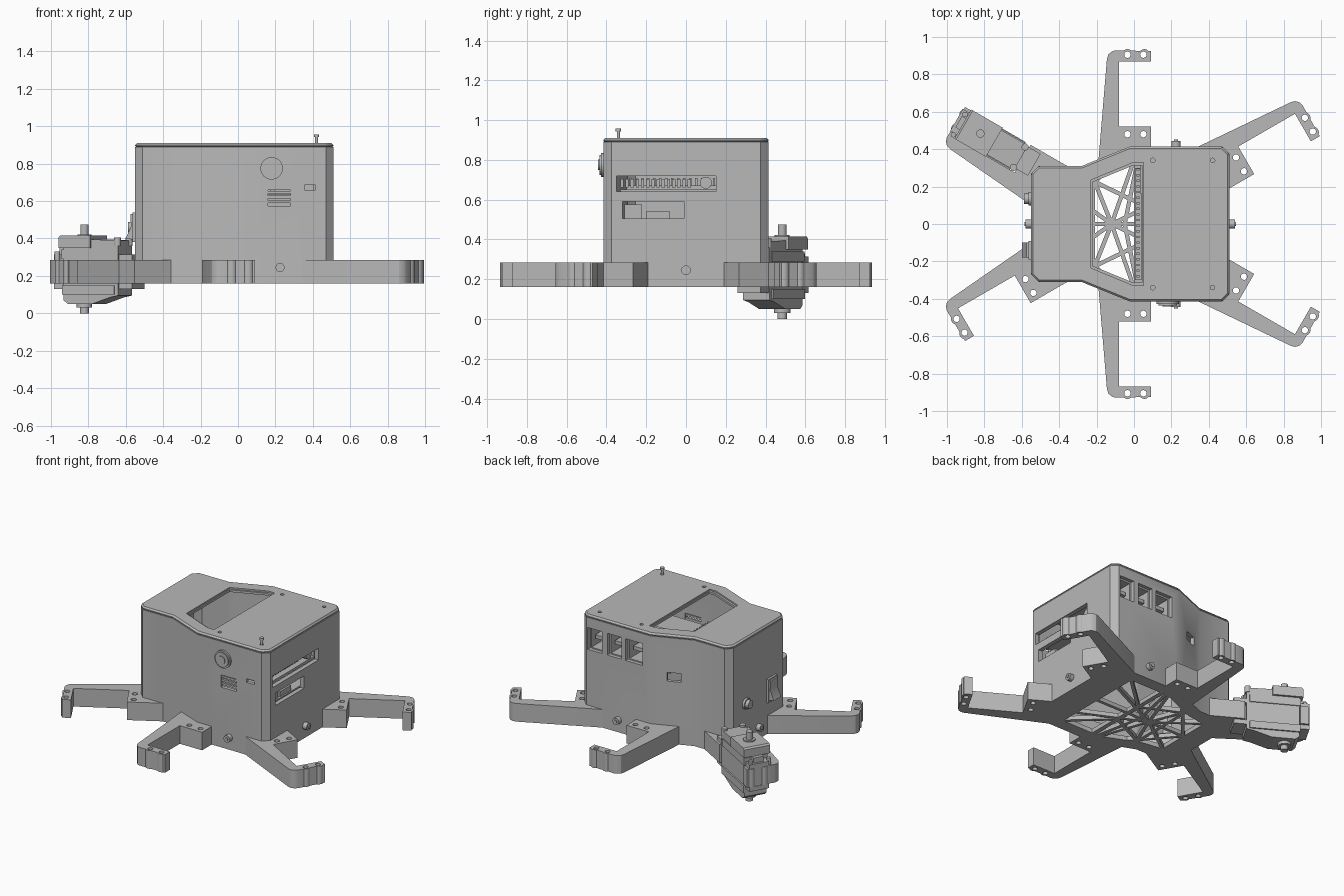
import bpy, bmesh
from math import radians, sin, cos, pi
from mathutils import Matrix, Vector

if "Cube" in bpy.data.objects:
    bpy.data.objects.remove(bpy.data.objects["Cube"])

grey = bpy.data.materials.new("plain_grey")
grey.use_nodes = True
grey.diffuse_color = (0.48, 0.48, 0.48, 1)
grey.node_tree.nodes["Principled BSDF"].inputs["Base Color"].default_value = (0.48, 0.48, 0.48, 1)

I = Matrix.Identity(4)


def prism(name, pts, lo, hi, frame=I):
    """Extrude a flat outline from lo to hi along the frame's third axis."""
    bm = bmesh.new()
    low = [bm.verts.new(frame @ Vector((a, b, lo))) for a, b in pts]
    top = [bm.verts.new(frame @ Vector((a, b, hi))) for a, b in pts]
    bm.faces.new(low)
    bm.faces.new(top)
    for i in range(len(pts)):
        j = (i + 1) % len(pts)
        bm.faces.new((low[i], low[j], top[j], top[i]))
    bmesh.ops.recalc_face_normals(bm, faces=bm.faces)
    mesh = bpy.data.meshes.new(name)
    bm.to_mesh(mesh)
    bm.free()
    mesh.materials.append(grey)
    obj = bpy.data.objects.new(name, mesh)
    bpy.context.collection.objects.link(obj)
    return obj


def box(name, x0, x1, y0, y1, z0, z1, frame=I):
    return prism(name, [(x0, y0), (x1, y0), (x1, y1), (x0, y1)], z0, z1, frame)


def disc(name, a, b, r, lo, hi, frame=I, n=24):
    ring = [(a + r * cos(2 * pi * k / n), b + r * sin(2 * pi * k / n)) for k in range(n)]
    return prism(name, ring, lo, hi, frame)


def apply(obj, mod):
    bpy.context.view_layer.objects.active = obj
    bpy.ops.object.modifier_apply(modifier=mod.name)


def boolean(obj, tools, operation="DIFFERENCE"):
    for tool in tools:
        mod = obj.modifiers.new("boolean", "BOOLEAN")
        mod.operation, mod.solver, mod.object = operation, "EXACT", tool
        apply(obj, mod)
        bpy.data.objects.remove(tool)


def mirror_y(half):
    return half + [(x, -y) for x, y in reversed(half)]


def scaled(pts, s, dx=0):
    return [(x * s + dx, y * s) for x, y in pts]


def axes(u, v, w):
    return Matrix((u, v, w)).transposed().to_4x4()


FRONT = axes((1, 0, 0), (0, 0, 1), (0, -1, 0))
BACK = axes((1, 0, 0), (0, 0, 1), (0, 1, 0))
LEFT = axes((0, 1, 0), (0, 0, 1), (1, 0, 0))
RIGHT = axes((0, 1, 0), (0, 0, 1), (-1, 0, 0))

# Hollow housing
outline = mirror_y([(-.55, .27), (-.51, .31), (-.28, .31), (-.02, .415), (.47, .415), (.51, .375)])
BASE, TOP = .16, .91
housing = prism("housing", outline, BASE, .89)
slant = Matrix.Translation((-.16, .36, .62)) @ Matrix.Rotation(radians(22), 4, "Z")
ports = [(.35, .46), (.2, .31), (.04, .17)]
cutters = [
    prism("cut", scaled(outline, .94), .1, 1),
    box("cut", .4, .6, -.35, .15, .64, .72),
    box("cut", .4, .6, -.32, -.01, .505, .59),
    box("cut", .16, .28, -.5, -.3, .575, .66),
    box("cut", .355, .415, -.5, -.3, .66, .685),
    box("cut", -.045, .045, -.1, .1, -.03, .03, slant),
] + [box("cut", a, b, .3, .5, .67, .82) for a, b in ports]
boolean(housing, cutters)

# Lid with a stepped window and screw holes
lid = prism("lid", outline, .885, TOP)
bevel = lid.modifiers.new("bevel", "BEVEL")
bevel.width, bevel.segments = .01, 1
apply(lid, bevel)
window = mirror_y([(-.23, .235), (0, .33), (.05, .33)])
holes = [disc("cut", x, y, .012, .8, 1) for x in (.1, .42) for y in (-.34, .34)]
boolean(lid, [prism("cut", window, .9, 1), prism("cut", scaled(window, .95, -.004), .8, 1)] + holes)
disc("lid_screw_shank", .42, -.34, .008, .87, .945)
disc("lid_screw_head", .42, -.34, .014, .943, .957)

# Base plate opening crossed by a strut lattice
base_plate = prism("base_plate", scaled(outline, .99), BASE, .19)
opening = mirror_y([(-.4, .2), (-.26, .22), (0, .33), (.3, .33)])
boolean(base_plate, [prism("cut", opening, .1, .3)])


def strut(p, q, width=.022):
    p, q = Vector(p), Vector(q)
    n = Vector((p.y - q.y, q.x - p.x)).normalized() * width / 2
    prism("base_strut", [p + n, q + n, q - n, p - n], BASE, .188)


hub = (-.12, 0)
for s in (-1, 1):
    for end in ((-.4, .2), (-.22, .25), (0, .34), (.3, .2)):
        strut(hub, (end[0], end[1] * s))
    strut((-.4, 0), (-.16, .28 * s))
    strut((-.24, .24 * s), (.05, .1 * s))
    strut((.05, .1 * s), (.3, .33 * s))
    strut((.02, .34 * s), (-.05, 0))
strut((-.41, 0), (.31, 0))
strut((-.22, -.24), (-.22, .24))
strut((.05, -.34), (.05, .34), .03)

# Six hooked legs: angle, shift outwards, arm root and tab root
LEGS = [(30, .17, .29, .36), (90, 0, .34, .39), (150, .17, .33, .27)]


def leg_frame(angle, shift, side):
    a = radians(angle)
    u = Vector((cos(a), sin(a) * side, 0))
    v = Vector((sin(a), -cos(a) * side, 0))
    return Matrix.Translation(u * shift) @ axes(u, v, (0, 0, 1))


for side, row in ((-1, "front"), (1, "back")):
    for (angle, shift, arm, tab), place in zip(LEGS, ("left", "middle", "right")):
        frame = leg_frame(angle, shift, side)
        shape = [(arm, -.19), (.88, -.145), (.905, -.138), (.922, -.12), (.928, -.1), (.925, .09),
                 (.87, .09), (.87, -.08), (.52, -.08), (.52, .09), (tab, .09)]
        leg = prism(f"{row}_{place}_leg", shape, BASE, .285, frame)
        boolean(leg, [disc("bump", .905, v, .03, BASE, .285, frame) for v in (-.035, .055)], "UNION")
        boolean(leg, [disc("cut", u, v, .017, .1, .4, frame, 16)
                      for u in (.905, .48) for v in (-.035, .05)])

# Servo motor held by the back right leg
servo = leg_frame(150, 0, 1)
side_on = servo @ axes((1, 0, 0), (0, 0, 1), (0, 1, 0))
prism("servo_body", [(1.035, .35), (1.035, .07), (1.01, .05), (.86, .05), (.75, .085),
                     (.7, .095), (.7, .39), (.87, .395), (.87, .35)], -.072, .08, side_on)
prism("servo_cap", [(1.06, .35), (1.06, .405), (1.05, .415), (.865, .415), (.865, .35)], -.085, .095, side_on)
box("servo_lower_cap", .72, 1.04, -.08, .09, .1, .15, servo)
box("servo_mid_band", .72, 1.045, -.076, .086, .29, .34, servo)
box("servo_connector", 1.03, 1.085, -.03, .04, .3, .35, servo)
for z in (.13, .285):
    box("servo_ear", 1.03, 1.1, -.06, .075, z, z + .03, servo)
    box("servo_ear", .62, .71, -.06, .075, z, z + .03, servo)
for v in (-.06, .065):
    disc("servo_screw", .71, v, .019, .36, .405, servo)
    disc("servo_ear_screw", 1.075, v - .01, .014, .285, .33, servo)
disc("servo_top_disc", .953, .008, .038, .41, .422, servo)
disc("servo_top_shaft", .953, .008, .022, .42, .475, servo)
disc("servo_bottom_disc", .953, .008, .042, .03, .055, servo)
disc("servo_bottom_shaft", .953, .008, .024, 0, .04, servo)

# Wall screws at the centre of each side
for frame, a, reach in ((FRONT, .225, .415), (BACK, .225, .415), (LEFT, 0, .51), (RIGHT, 0, .55)):
    disc("wall_screw", a, .245, .024, reach - .05, reach + .03, frame)
    disc("wall_screw_tip", a, .245, .011, reach, reach + .036, frame)

# Front push button and grille
disc("front_button_rim", .18, .775, .06, .4, .428, FRONT, 32)
disc("front_button_step", .18, .775, .05, .42, .436, FRONT, 32)
disc("front_button_centre", .18, .775, .027, .43, .442, FRONT, 32)
for z in (.59, .615, .64):
    box("front_grille_bar", .16, .28, -.41, -.395, z, z + .014)

# Rocker switch and round button on the right wall
box("switch_frame", -.565, -.53, -.19, -.09, .38, .54)
prism("switch_rocker", [(-.54, .39), (-.6, .4), (-.572, .465), (-.576, .53), (-.54, .53)], .1, .18,
      axes((1, 0, 0), (0, 0, 1), (0, -1, 0)))
disc("side_button_rim", .135, .46, .037, .53, .565, RIGHT)
disc("side_button", .135, .46, .028, .55, .588, RIGHT)

# Circuit boards, pin header and connectors inside
box("main_board", .0, .47, -.33, .33, .635, .652)
box("pin_header", .005, .04, -.3, .3, .65, .67)
for k in range(20):
    y = -.285 + k * .03
    box("header_pin", .014, .03, y, y + .012, .67, .71)
for k in range(14):
    y = -.33 + k * .026
    box("edge_pin", .4, .44, y, y + .016, .66, .705)
disc("edge_terminal", .1, .685, .03, .4, .47, LEFT)
for a, b in ports:
    jack = box("port_jack", a - .006, b + .006, .16, .385, .65, .826)
    boolean(jack, [box("cut", a + .008, b - .008, .22, .5, .675, .812)])
    box("port_tongue", a + .02, b - .02, .2, .36, .73, .755)
box("lower_board", .05, .47, -.33, .1, .49, .506)
box("lower_connector", .3, .46, -.31, -.22, .505, .575)
box("lower_chip", .35, .46, -.2, -.08, .505, .54)

# Smooth round parts while keeping edges sharp
bpy.ops.object.select_all(action="DESELECT")
for obj in bpy.context.collection.objects:
    if obj.type == "MESH":
        obj.select_set(True)
        bpy.context.view_layer.objects.active = obj
bpy.ops.object.shade_smooth_by_angle(angle=radians(30))
